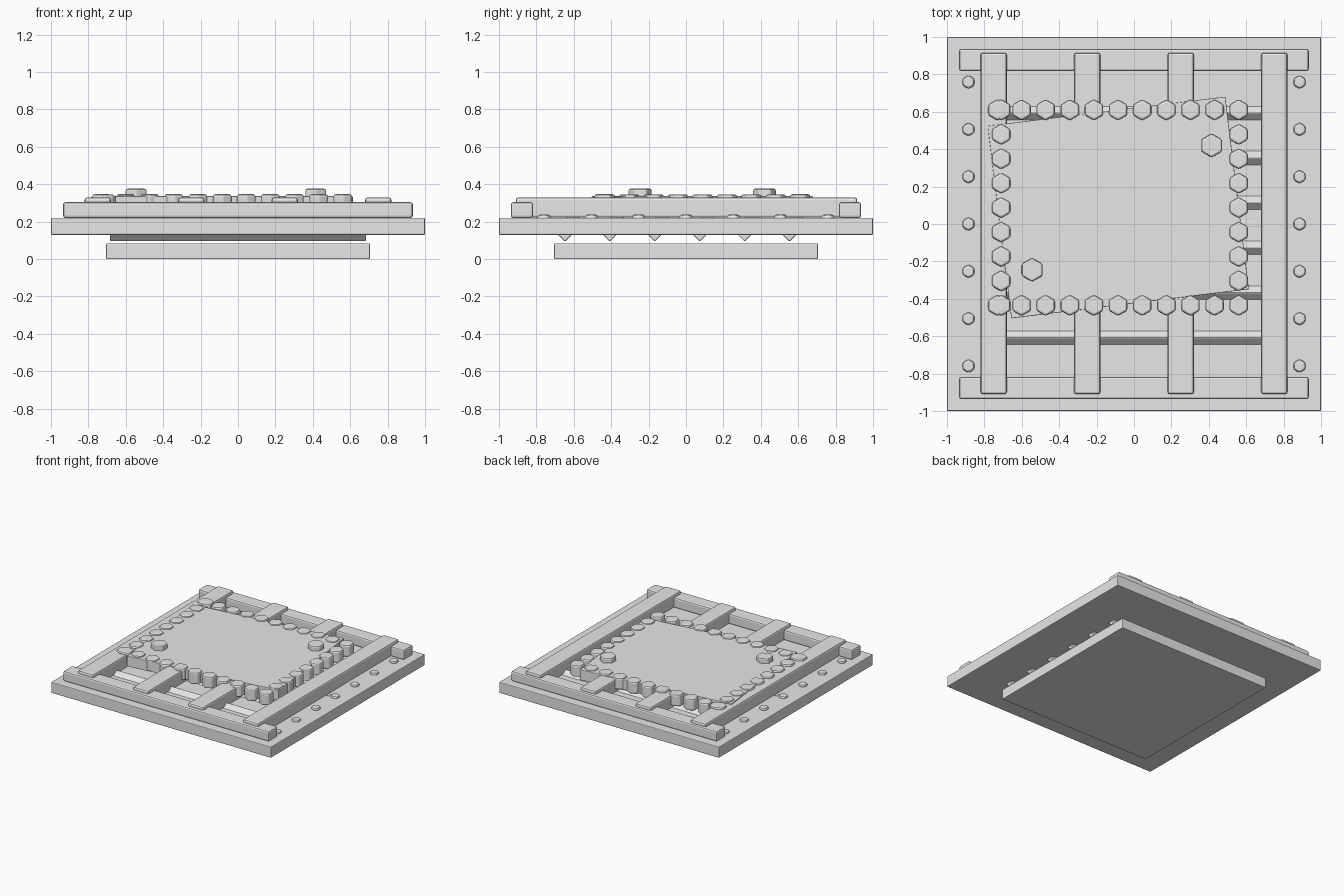
import bpy, math

if "Cube" in bpy.data.objects:
    bpy.data.objects.remove(bpy.data.objects["Cube"])

grey = bpy.data.materials.new("light grey metal")
grey.diffuse_color = (0.8, 0.8, 0.8, 1)
grey.use_nodes = True
grey.node_tree.nodes["Principled BSDF"].inputs["Base Color"].default_value = grey.diffuse_color


def finish(obj, name, bevel, segments=2):
    obj.name = name
    obj.data.materials.append(grey)
    if bevel:
        mod = obj.modifiers.new("edge bevel", 'BEVEL')
        mod.width, mod.segments = bevel, segments
        mod.limit_method = 'ANGLE'
        mod.angle_limit = math.radians(40)
    return obj


def box(name, center, size, rot=(0, 0, 0), bevel=0.008):
    bpy.ops.mesh.primitive_cube_add(size=1, location=center)
    obj = bpy.context.object
    obj.scale = size
    bpy.ops.object.transform_apply(location=False, rotation=False, scale=True)
    obj.rotation_euler = rot
    return finish(obj, name, bevel)


def hex_bolt(name, x, y, z0, z1, r, bevel=0.012):
    # hexagon with points toward the front and back
    bpy.ops.mesh.primitive_cylinder_add(vertices=6, radius=r, depth=z1 - z0,
                                        location=(x, y, (z0 + z1) / 2))
    return finish(bpy.context.object, name, bevel)


# stacked plates
box("base_plate", (0, 0, 0.042), (1.41, 1.41, 0.084), bevel=0.005)
box("main_plate", (0, 0, 0.175), (2, 2, 0.09), bevel=0.006)

# tilted bars running through the main plate
for i in range(6):
    box("tilted_bar", (0, -0.627 + 0.24 * i, 0.175), (1.37, 0.143, 0.087),
        rot=(math.radians(45), 0, 0), bevel=0.006)

# thin cross rod between the middle side bolts
box("cross_rod", (0, 0, 0.205), (1.78, 0.034, 0.04), bevel=0.004)

# end rails and long beams
for s in (-1, 1):
    box("end_rail", (0, s * 0.877, 0.262), (1.87, 0.118, 0.084), bevel=0.012)
for x in (-0.75, -0.25, 0.25, 0.75):
    box("long_beam", (x, 0.003, 0.275), (0.14, 1.825, 0.108), bevel=0.012)

# skewed cover panel
box("cover_panel", (-0.084, 0.088, 0.293), (1.28, 1.037, 0.086),
    rot=(0, 0, math.radians(7)), bevel=0.004)

# bolts around the panel
for i in range(11):
    for y in (0.61, -0.435):
        hex_bolt("row_bolt", -0.73 + 0.129 * i, y, 0.25, 0.347, 0.057)
for i in range(9):
    for x in (-0.71, 0.56):
        if x < 0 or 0 < i < 8:
            hex_bolt("column_bolt", x, 0.61 - 0.1306 * i, 0.25, 0.346, 0.057)

# two large bolts on the panel
for x, y in ((-0.545, -0.245), (0.415, 0.42)):
    hex_bolt("large_bolt", x, y, 0.325, 0.376, 0.064, 0.01)

# small bolts along both sides of the main plate
for x in (-0.885, 0.885):
    for i in range(-3, 4):
        hex_bolt("side_bolt", x, 0.253 * i, 0.205, 0.238, 0.037, 0.012)
